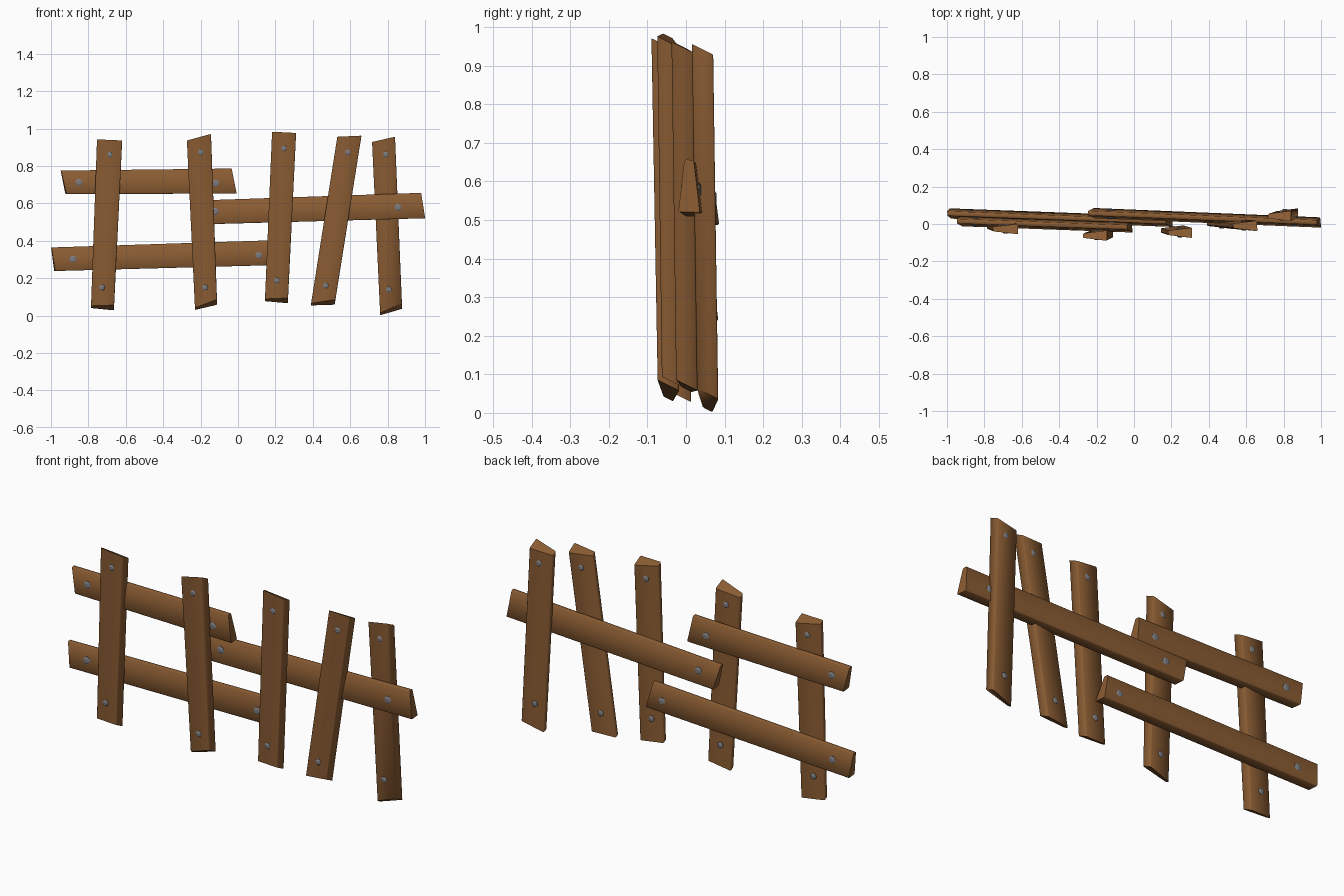
import bpy, bmesh, math
from mathutils import Vector

if "Cube" in bpy.data.objects:
    bpy.data.objects.remove(bpy.data.objects["Cube"])

def material(name, col):
    m = bpy.data.materials.new(name)
    m.diffuse_color = (*col, 1)
    m.use_nodes = True
    m.node_tree.nodes["Principled BSDF"].inputs["Base Color"].default_value = m.diffuse_color
    return m

WOOD = material("brown_wood", (0.25, 0.105, 0.032))
METAL = material("grey_metal", (0.2, 0.2, 0.215))
THICK, THIN = 0.056, 0.024

def finish(bm, name, mat, angle):
    bmesh.ops.recalc_face_normals(bm, faces=bm.faces)
    me = bpy.data.meshes.new(name)
    bm.to_mesh(me)
    bm.free()
    me.materials.append(mat)
    ob = bpy.data.objects.new(name, me)
    bpy.context.collection.objects.link(ob)
    bpy.ops.object.select_all(action='DESELECT')
    ob.select_set(True)
    bpy.context.view_layer.objects.active = ob
    bpy.ops.object.shade_smooth_by_angle(angle=math.radians(angle))

# Wedge-shaped board: thin edge a0-a1, thick edge b0-b1, in (x, z);
# y0, y1 are the centre depths at both ends, shear slants the end cuts.
def board(name, a0, a1, b0, b1, y0, y1, shear):
    bm = bmesh.new()
    axis = (Vector(a1) - Vector(a0)).normalized()
    rings = []
    for a, b, y in ((a0, b0, y0), (a1, b1, y1)):
        ring = []
        for p, t, s in ((a, THIN, -1), (b, THICK, -1), (b, THICK, 1), (a, THIN, 1)):
            q = Vector(p) - axis * shear * s * t / 2
            ring.append(bm.verts.new((q.x, y + s * t / 2, q.y)))
        rings.append(ring)
    lo, hi = rings
    bm.faces.new(lo)
    bm.faces.new(hi)
    for i in range(4):
        j = (i + 1) % 4
        bm.faces.new((lo[i], lo[j], hi[j], hi[i]))
    long_edges = [e for e in bm.edges if (e.verts[0] in lo) != (e.verts[1] in lo)]
    bmesh.ops.bevel(bm, geom=long_edges, offset=0.004, segments=1, affect='EDGES')
    finish(bm, name, WOOD, 60)

# Through-bolt with chamfered heads on the front and back
def bolt(name, x, z, y, r):
    bm = bmesh.new()
    half = (THICK + THIN) / 4 + 0.006
    prev = None
    for yy, rr in ((-half, r * 0.55), (-half + 0.005, r), (half - 0.005, r), (half, r * 0.55)):
        ring = [bm.verts.new((x + rr * math.cos(k * math.tau / 8), y + yy,
                              z + rr * math.sin(k * math.tau / 8))) for k in range(8)]
        if prev:
            for i in range(8):
                j = (i + 1) % 8
                bm.faces.new((prev[i], prev[j], ring[j], ring[i]))
        else:
            bm.faces.new(ring)
        prev = ring
    bm.faces.new(prev)
    finish(bm, name, METAL, 30)

# Pickets: bottom left, top left, bottom right, top right, depths, bolts
pickets = [
    ((-.786, .046), (-.754, .936), (-.663, .042), (-.62, .922), -.014, -.027,
     ((-.727, .15), (-.684, .86))),
    ((-.23, .036), (-.273, .93), (-.112, .072), (-.144, .957), -.046, -.062,
     ((-.176, .15), (-.198, .872))),
    ((.144, .083), (.182, .977), (.267, .08), (.31, .962), -.035, -.047,
     ((.208, .187), (.246, .893))),
    ((.39, .06), (.53, .95), (.519, .072), (.658, .948), .002, -.01,
     ((.47, .16), (.588, .872))),
    ((.76, .008), (.717, .922), (.877, .05), (.84, .942), .056, .043,
     ((.807, .139), (.791, .861))),
]
# Rails: top left, top right, bottom left, bottom right, depths, bolts
rails = [
    ((-.947, .775), (-.035, .786), (-.92, .65), (-.01, .652), .015, -.018,
     ((-.85, .711), (-.118, .706))),
    ((-.245, .614), (.978, .656), (-.21, .487), (.998, .52), .058, .008,
     ((-.122, .556), (.856, .577))),
    ((-.998, .364), (.17, .402), (-.98, .238), (.205, .27), .056, .012,
     ((-.882, .3), (.112, .321))),
]
for kind, boards, shear, r in (("picket", pickets, 0.5, 0.016), ("rail", rails, 0.1, 0.02)):
    for i, (a0, a1, b0, b1, y0, y1, bolts) in enumerate(boards, 1):
        board(f"{kind}_{i}", a0, a1, b0, b1, y0, y1, shear)
        start = (Vector(a0) + Vector(b0)) / 2
        run = (Vector(a1) + Vector(b1)) / 2 - start
        for k, (x, z) in enumerate(bolts, 1):
            f = (Vector((x, z)) - start).dot(run) / run.length_squared
            bolt(f"{kind}_{i}_bolt_{k}", x, z, y0 + (y1 - y0) * f, r)
